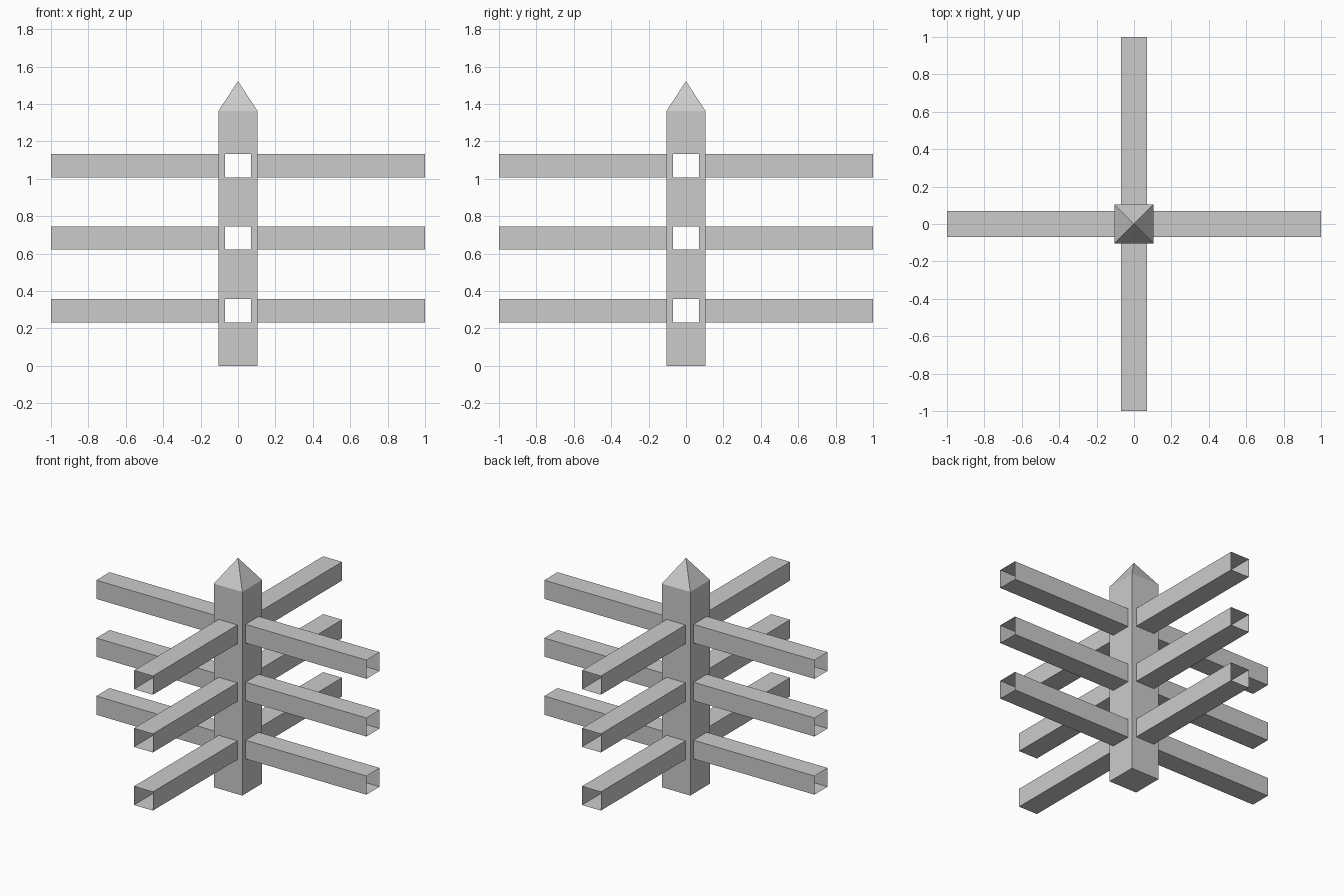
import bpy, bmesh
from math import pi
from mathutils import Matrix, Vector

if "Cube" in bpy.data.objects:
    bpy.data.objects.remove(bpy.data.objects["Cube"])

POST = 0.105          # half width of post
RAIL = 0.07           # half width of rail
REACH = 1.0           # rail tip distance from centre
SHOULDER, TIP = 1.362, 1.522
RAILS = [(0.232, 0.357), (0.621, 0.745), (1.007, 1.132)]
TURNS = [Matrix.Rotation(k * pi / 2, 3, 'Z') for k in range(4)]


def face(bm, turn, pts):
    bm.faces.new([bm.verts.new(turn @ Vector(p)) for p in pts])


def finish(name, bm):
    bmesh.ops.remove_doubles(bm, verts=bm.verts, dist=1e-4)
    mesh = bpy.data.meshes.new(name)
    bm.to_mesh(mesh)
    bm.free()
    obj = bpy.data.objects.new(name, mesh)
    bpy.context.collection.objects.link(obj)


# Hollow post: each side is a grid of panels with openings for the rails
xs = [-POST, -RAIL, RAIL, POST]
zs = [0] + [z for pair in RAILS for z in pair] + [SHOULDER]
bm = bmesh.new()
for turn in TURNS:
    for i in range(3):
        for j in range(len(zs) - 1):
            if i == 1 and j % 2 == 1:
                continue
            a, b, c, d = xs[i], xs[i + 1], zs[j], zs[j + 1]
            face(bm, turn, [(a, -POST, c), (b, -POST, c), (b, -POST, d), (a, -POST, d)])
    # Pointed cap and base
    face(bm, turn, [(-POST, -POST, SHOULDER), (POST, -POST, SHOULDER), (0, 0, TIP)])
    face(bm, turn, [(POST, -POST, 0), (-POST, -POST, 0), (0, 0, 0)])
finish("post", bm)

# Open-ended square rails, three on each side of the post
for k, turn in enumerate(TURNS):
    for n, (lo, hi) in enumerate(RAILS):
        bm = bmesh.new()
        ring = [(-RAIL, lo), (RAIL, lo), (RAIL, hi), (-RAIL, hi)]
        for (x0, z0), (x1, z1) in zip(ring, ring[1:] + ring[:1]):
            face(bm, turn, [(x0, -POST, z0), (x0, -REACH, z0), (x1, -REACH, z1), (x1, -POST, z1)])
        finish(f"rail_side{k + 1}_level{n + 1}", bm)
